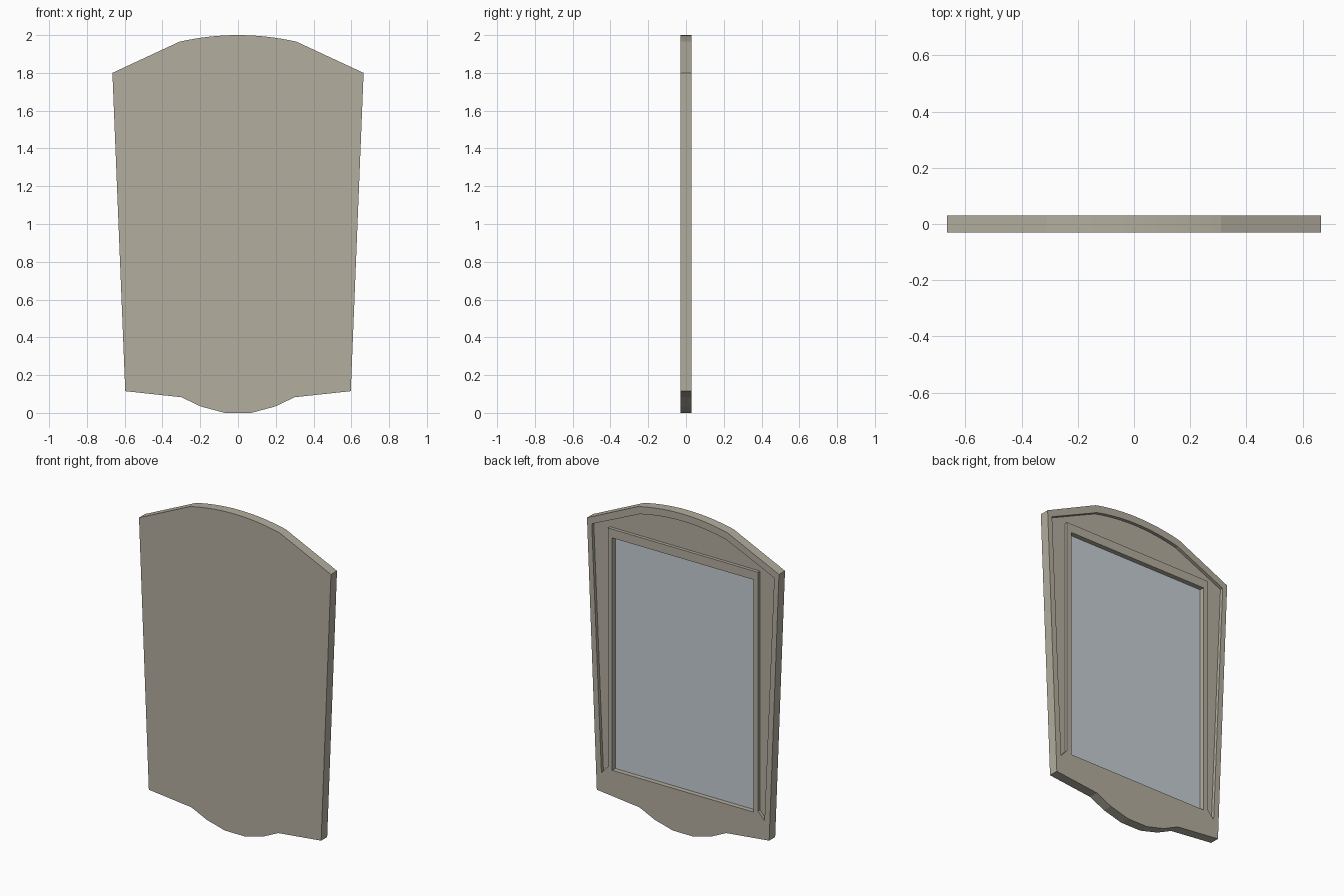
import bpy
import bmesh

if "Cube" in bpy.data.objects:
    bpy.data.objects.remove(bpy.data.objects["Cube"])

BACK, FRONT = 0.03, -0.03


def material(name, rgb):
    m = bpy.data.materials.new(name)
    m.diffuse_color = (*rgb, 1)
    m.use_nodes = True
    m.node_tree.nodes["Principled BSDF"].inputs["Base Color"].default_value = m.diffuse_color
    return m


def mirrored(half):
    """Close a right-hand half outline with its left-hand reflection."""
    return half + [(-x, z) for x, z in reversed(half) if x > 1e-6]


def arch(half_width, spring, crown, steps=8):
    """Right half of a shallow arch, from the crown outwards."""
    return [(half_width * i / steps, crown - (crown - spring) * (i / steps) ** 2)
            for i in range(steps + 1)]


def prism(name, outline, y0, y1, mat=None):
    """Extrude an x-z outline from y0 to y1."""
    bm = bmesh.new()
    face = bm.faces.new([bm.verts.new((x, y0, z)) for x, z in outline])
    new = bmesh.ops.extrude_face_region(bm, geom=[face])["geom"]
    bmesh.ops.translate(bm, vec=(0, y1 - y0, 0),
                        verts=[v for v in new if isinstance(v, bmesh.types.BMVert)])
    bmesh.ops.recalc_face_normals(bm, faces=bm.faces[:])
    mesh = bpy.data.meshes.new(name)
    bm.to_mesh(mesh)
    bm.free()
    ob = bpy.data.objects.new(name, mesh)
    bpy.context.collection.objects.link(ob)
    if mat:
        mesh.materials.append(mat)
    return ob


def cut(target, cutter):
    """Subtract a cutter, then discard it."""
    cutter.hide_render = True
    mod = target.modifiers.new("cut", "BOOLEAN")
    mod.operation = "DIFFERENCE"
    mod.solver = "EXACT"
    mod.object = cutter
    bpy.context.view_layer.objects.active = target
    bpy.ops.object.modifier_apply(modifier=mod.name)
    bpy.data.objects.remove(cutter)


wood = material("painted_wood", (0.45, 0.42, 0.345))
silver = material("mirror_silver", (0.56, 0.62, 0.65))

# Frame board: arched top, tapering sides, scalloped bottom
frame = prism("mirror_frame", mirrored(arch(0.31, 1.965, 2.0) + [
    (0.665, 1.80), (0.597, 0.115), (0.3, 0.083), (0.197, 0.034), (0.07, 0.0)]),
    FRONT, BACK, wood)

# Sunken border around the top and sides, leaving a flush moulding round the glass
cut(frame, prism("border_cutter", mirrored(arch(0.3, 1.92, 1.955) + [
    (0.632, 1.77), (0.565, 0.23), (0.52, 0.28), (0.52, 1.775)]),
    BACK - 0.02, BACK + 0.02, wood))

# Opening for the glass
cut(frame, prism("opening_cutter", mirrored([(0.49, 1.72), (0.49, 0.265)]),
                 -0.005, BACK + 0.02, wood))

# Mirror glass at the bottom of the opening
prism("mirror_glass", mirrored([(0.495, 1.725), (0.495, 0.26)]), -0.01, 0.0, silver)
